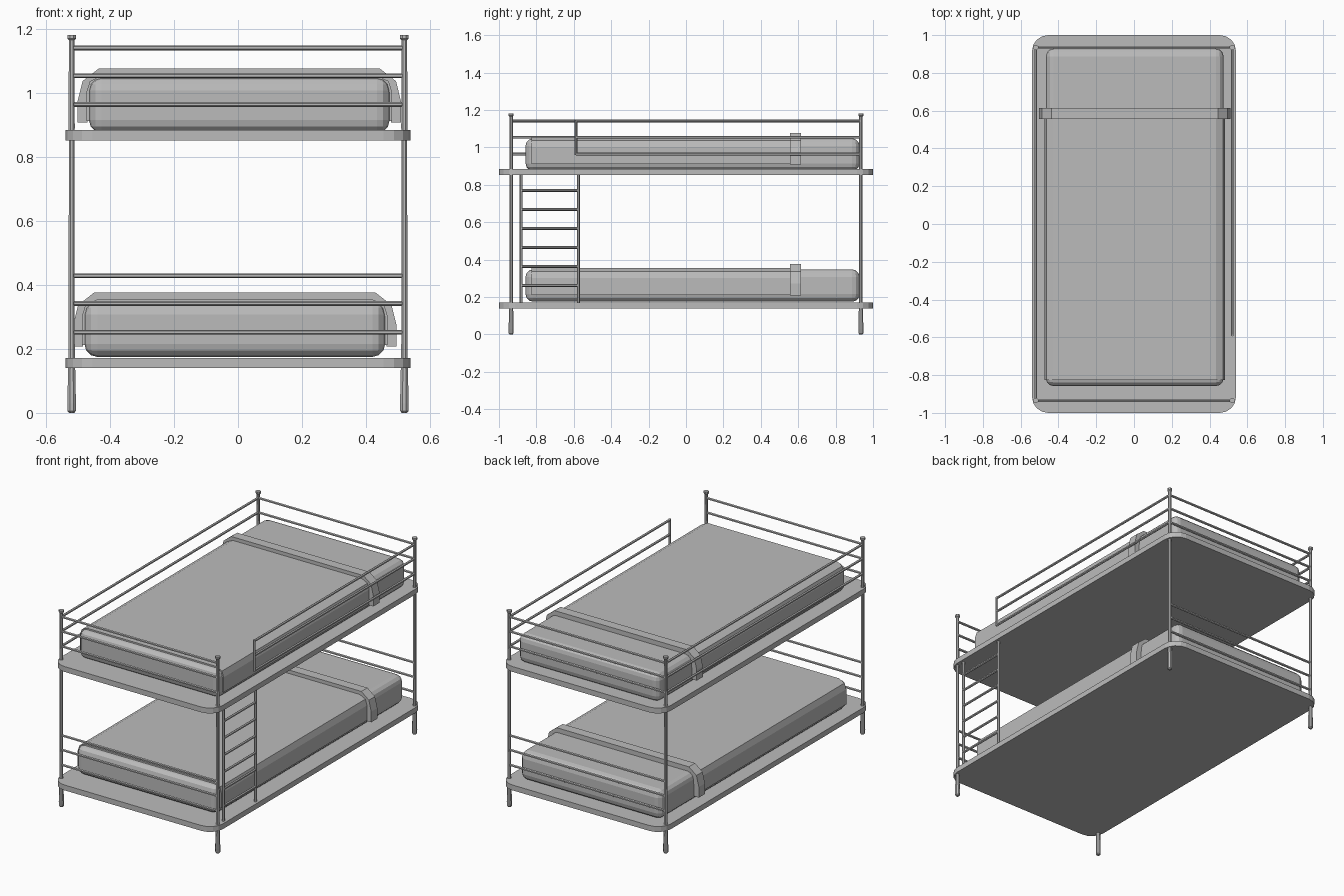
import bpy, bmesh, math
from mathutils import Vector

cube = bpy.data.objects.get("Cube")
if cube:
    bpy.data.objects.remove(cube, do_unlink=True)

grey = bpy.data.materials.new("plain_grey")
grey.use_nodes = True
grey.diffuse_color = (0.5, 0.5, 0.5, 1)
grey.node_tree.nodes["Principled BSDF"].inputs["Base Color"].default_value = (0.5, 0.5, 0.5, 1)


def finish(name, bm):
    bmesh.ops.recalc_face_normals(bm, faces=bm.faces)
    mesh = bpy.data.meshes.new(name)
    bm.to_mesh(mesh)
    bm.free()
    mesh.materials.append(grey)
    obj = bpy.data.objects.new(name, mesh)
    bpy.context.collection.objects.link(obj)
    return obj


def box(name, lo, hi, radius=0, segments=3, vertical_only=False):
    """Box between two corners, with optional rounded edges."""
    lo, hi = Vector(lo), Vector(hi)
    bm = bmesh.new()
    bmesh.ops.create_cube(bm, size=1)
    for v in bm.verts:
        v.co = (lo + hi) / 2 + v.co * (hi - lo)
    if radius:
        edges = [e for e in bm.edges if not vertical_only
                 or abs(e.verts[0].co.z - e.verts[1].co.z) > 1e-4]
        bmesh.ops.bevel(bm, geom=edges, offset=radius, segments=segments,
                        profile=0.5, affect='EDGES')
    return finish(name, bm)


def bar(name, a, b, r=0.0075, sides=6):
    """Straight tube between two points."""
    a, b = Vector(a), Vector(b)
    bm = bmesh.new()
    bmesh.ops.create_cone(bm, cap_ends=True, segments=sides, radius1=r,
                          radius2=r, depth=(b - a).length)
    bm.transform((b - a).to_track_quat('Z', 'Y').to_matrix().to_4x4())
    bmesh.ops.translate(bm, verts=bm.verts, vec=(a + b) / 2)
    return finish(name, bm)


def lathe(name, x, y, profile, sides=8):
    """Stacked rings of (radius, height) around a vertical axis."""
    bm = bmesh.new()
    rings = []
    for r, z in profile:
        angles = [math.tau * (i + 0.5) / sides for i in range(sides)]
        rings.append([bm.verts.new((x + r * math.cos(t), y + r * math.sin(t), z))
                      for t in angles])
    for low, high in zip(rings, rings[1:]):
        for i in range(sides):
            j = (i + 1) % sides
            bm.faces.new((low[i], low[j], high[j], high[i]))
    bm.faces.new(rings[0])
    bm.faces.new(rings[-1])
    return finish(name, bm)


def extrude_y(name, outline, y0, y1):
    """Extrude a closed (x, z) outline along y."""
    bm = bmesh.new()
    face = bm.faces.new([bm.verts.new((x, y0, z)) for x, z in outline])
    out = bmesh.ops.extrude_face_region(bm, geom=[face])
    moved = [v for v in out["geom"] if isinstance(v, bmesh.types.BMVert)]
    bmesh.ops.translate(bm, verts=moved, vec=(0, y1 - y0, 0))
    return finish(name, bm)


def arch(dx, z, outer, inner):
    """Mirrored arch outline from the right halves of its two curves."""
    half = outer[::-1] + [(-x, h) for x, h in outer]
    hollow = [(-x, h) for x, h in inner[::-1]] + inner
    half = [(x, h) for x, h in outer] + [(-x, h) for x, h in outer[::-1]]
    hollow = [(-x, h) for x, h in inner] + inner[::-1]
    return [(x + dx, h + z) for x, h in half + hollow]


PX, PY = 0.52, 0.935
RAILS = (0.09, 0.18, 0.267)

# Each bunk: deck, mattress, blanket, folded sheet band and end rails
for level, z, dx in (("lower", 0.172, -0.01), ("upper", 0.876, 0.004)):
    deck_top = z if level == "lower" else 0.884
    box(level + "_deck", (-0.54, -1, deck_top - 0.032), (0.54, 1, deck_top),
        0.085, 4, True)
    z -= 0.004 if level == "upper" else 0
    box(level + "_mattress", (dx - 0.47, -0.858, z + 0.003),
        (dx + 0.47, 0.928, z + 0.176), 0.04)
    extrude_y(level + "_blanket", arch(
        dx, z, [(0.478, 0.04), (0.478, 0.13), (0.467, 0.165), (0.43, 0.183)],
        [(0.469, 0.04), (0.469, 0.13), (0.46, 0.158), (0.428, 0.174)]),
        -0.825, 0.57)
    extrude_y(level + "_sheet_band", arch(
        dx, z, [(0.506, 0.036), (0.506, 0.1), (0.49, 0.165), (0.44, 0.204)],
        [(0.474, 0.036), (0.474, 0.1), (0.464, 0.15), (0.43, 0.176)]),
        0.557, 0.615)
    for side, y in (("front", -PY), ("back", PY)):
        for i, h in enumerate(RAILS):
            bar(f"{level}_{side}_rail_{i + 1}", (-PX, y, deck_top + h - 0.01),
                (PX, y, deck_top + h - 0.01))

# Corner posts with swollen feet and small caps
POST = [(0.009, 0), (0.014, 0.006), (0.0145, 0.03), (0.012, 0.14), (0.0105, 0.18),
        (0.0095, 0.86), (0.0105, 0.89), (0.0095, 1.165), (0.0145, 1.17), (0.0145, 1.182)]
for nx, x in (("right", -PX), ("left", PX)):
    for ny, y in (("front", -PY), ("back", PY)):
        lathe(f"{ny}_{nx}_post", x, y, POST)

# Upper guard rails: full length on one side, open by the ladder on the other
for i, h in enumerate(RAILS):
    z = 0.874 + h
    bar(f"right_guard_rail_{i + 1}", (-PX, -PY, z), (-PX, PY, z))
    bar(f"left_guard_rail_{i + 1}", (PX, -0.588, z), (PX, PY, z))
bar("left_guard_end", (PX, -0.588, 0.96), (PX, -0.588, 1.147))

# Ladder between the decks
for name, y in (("front", -0.882), ("back", -0.575)):
    bar(f"ladder_{name}_rail", (PX, y, 0.165), (PX, y, 0.86), 0.008)
for i in range(6):
    z = 0.262 + i * 0.1015
    bar(f"ladder_rung_{i + 1}", (PX, -0.882, z), (PX, -0.575, z))
